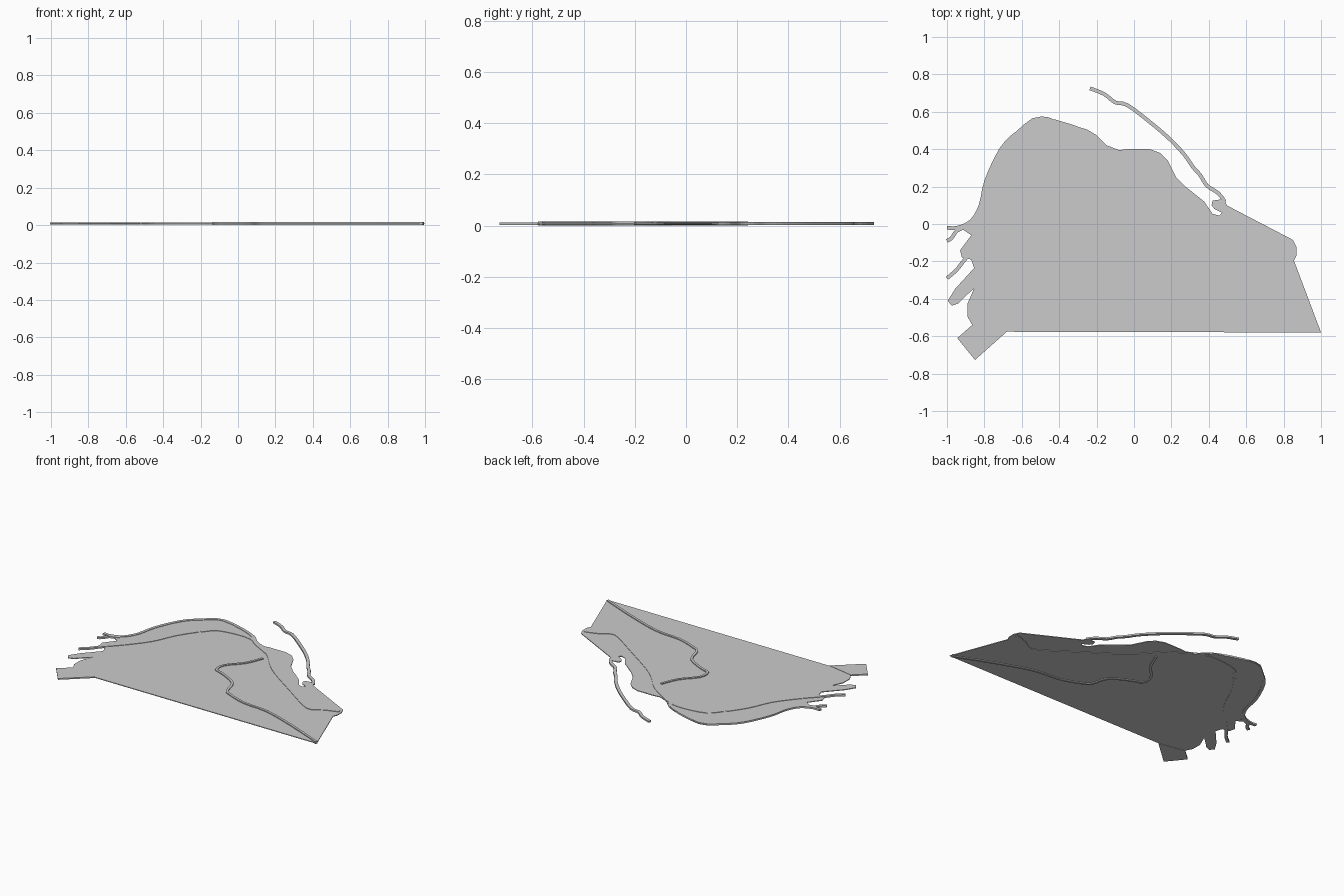
import bpy, bmesh
from mathutils import Vector


def extrude(name, pts, z0, z1):
    """Closed plan profile raised from z0 to z1."""
    bm = bmesh.new()
    face = bm.faces.new([bm.verts.new((x, y, z0)) for x, y in pts])
    out = bmesh.ops.extrude_face_region(bm, geom=[face])
    top = [v for v in out["geom"] if isinstance(v, bmesh.types.BMVert)]
    bmesh.ops.translate(bm, verts=top, vec=(0, 0, z1 - z0))
    bmesh.ops.recalc_face_normals(bm, faces=bm.faces)
    me = bpy.data.meshes.new(name)
    bm.to_mesh(me)
    bm.free()
    ob = bpy.data.objects.new(name, me)
    bpy.context.collection.objects.link(ob)
    return ob


def smooth_path(pts, n=3):
    """Catmull-Rom resampling of a short path."""
    p = [Vector(q) for q in pts]
    p = [p[0]] + p + [p[-1]]
    out = []
    for a, b, c, d in zip(p, p[1:], p[2:], p[3:]):
        for i in range(n):
            t = i / n
            out.append(0.5 * (2 * b + (c - a) * t + (2 * a - 5 * b + 4 * c - d) * t * t
                              + (3 * b - a - 3 * c + d) * t ** 3))
    return out + [p[-1]]


def ribbon(name, pts, width, z0, z1):
    """Narrow raised strip following a path."""
    path = smooth_path(pts)
    left, right = [], []
    for i, p in enumerate(path):
        t = (path[min(i + 1, len(path) - 1)] - path[max(i - 1, 0)]).normalized()
        n = Vector((-t.y, t.x)) * width / 2
        left.append(p + n)
        right.append(p - n)
    return extrude(name, left + right[::-1], z0, z1)


# Main ground plate: outline walked clockwise from the lower right corner
outline = [
    (1, -.58), (-.68, -.576), (-.865, -.54), (-.89, -.495), (-.89, -.425),
    (-.855, -.345), (-.90, -.385), (-.94, -.425), (-.975, -.437), (-.996, -.41), (-.955, -.345),
    (-.90, -.285), (-.855, -.235), (-.87, -.19), (-.92, -.18), (-.93, -.14),
    (-.87, -.06), (-.915, -.03), (-.89, .01), (-.855, .03), (-.81, .13),
    (-.795, .195), (-.78, .235), (-.745, .345), (-.70, .42), (-.615, .505),
    (-.545, .565), (-.495, .575), (-.455, .57), (-.41, .55), (-.25, .505),
    (-.20, .475), (-.145, .42), (-.08, .395), (-.035, .40), (.085, .40),
    (.14, .38), (.18, .34), (.225, .25), (.275, .20), (.375, .12),
    (.42, .055), (.455, .045), (.47, .06), (.43, .08), (.415, .10),
    (.42, .125), (.455, .13), (.485, .135), (.495, .10), (.85, -.085),
    (.868, -.12), (.868, -.17), (.855, -.195)]
extrude("ground_plate", outline, .005, .010)

# Rectangular patch at the lower left corner
extrude("corner_patch", [(-.68, -.576), (-.85, -.727), (-.945, -.61), (-.865, -.54)], .003, .012)

# Tall winding line across the lower right
ribbon("winding_line", [(.99, -.57), (.75, -.47), (.49, -.38), (.30, -.36), (.16, -.31),
                        (.11, -.275), (.07, -.16), (-.06, -.085), (-.12, -.06), (-.12, .02),
                        (-.03, .125), (.02, .24)], .016, 0, .016)

# Other lines: name -> path
lines = {
    "outer_arc": [(-.235, .725), (-.16, .695), (-.10, .65), (-.035, .635), (.085, .545), (.19, .455),
                  (.27, .37), (.315, .305), (.355, .26), (.39, .205), (.45, .165), (.485, .12)],
    "upper_edge_line": [(-1, -.02), (-.945, -.02), (-.87, .015), (-.82, .10), (-.79, .23), (-.71, .40),
                        (-.62, .49), (-.50, .56), (-.25, .49), (-.15, .40), (.01, .31)],
    "inner_line_left": [(-1, -.29), (-.95, -.247), (-.90, -.185), (-.80, -.08), (-.69, .06),
                        (-.62, .21), (-.535, .335)],
    "inner_line_right": [(-.52, .345), (-.45, .42), (-.30, .445), (-.19, .43), (-.08, .37), (.02, .30),
                         (.11, .20), (.21, .11), (.42, -.035), (.62, -.17), (.69, -.19),
                         (.76, -.15), (.85, -.12)],
    "short_branch": [(-1, -.09), (-.975, -.075), (-.945, -.035), (-.88, -.01)],
}
for name, path in lines.items():
    ribbon(name, path, .02, .002, .013)
